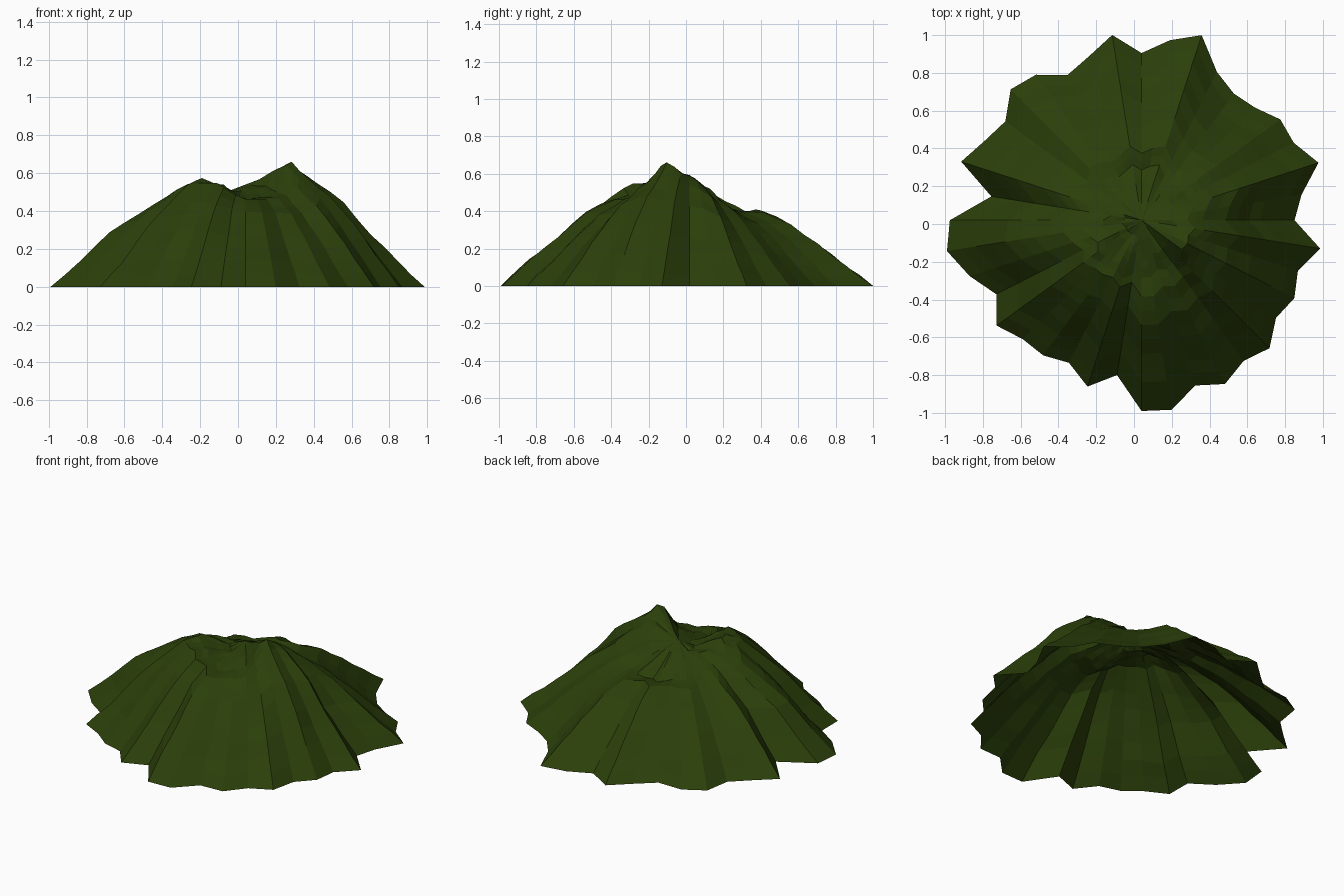
import bpy, bmesh, math, random

random.seed(4)
CX, CY = 0.04, 0.02          # point where all the spokes meet
SUMMIT = 0.54

# base outline: one radius per spoke, every 9 degrees from +x
RADII = [.81, .857, .985, .904, .908, .845, .83, .88, 1.03, .965,
         .885, .993, .91, .863, .952, .98, .891, .93, 1.004, .805,
         1.015, 1.043, .957, .863, .949, .89, .885, .847, .926, .83,
         1.01, 1.016, .92, .973, .92, .958, .88, .908, .87, .957]
N = len(RADII)

# slope profiles: heights at the fractions T, one row every 30 degrees
T = [0, .1, .2, .3, .4, .55, .7, .85, 1]
SLOPES = [
    (.56, .59, .59, .54, .43, .26, .13),    # right
    (.53, .53, .47, .43, .33, .22, .11),
    (.51, .46, .41, .385, .33, .23, .11),
    (.50, .44, .385, .405, .33, .22, .11),  # back shoulder
    (.50, .45, .40, .395, .32, .22, .11),
    (.50, .47, .43, .40, .33, .23, .12),
    (.50, .52, .50, .46, .37, .28, .13),    # left
    (.50, .54, .575, .54, .42, .29, .13),   # left ridge
    (.50, .51, .54, .55, .45, .30, .14),
    (.52, .485, .46, .465, .40, .26, .14),  # front notch
    (.53, .52, .485, .465, .38, .26, .13),
    (.57, .62, .66, .58, .48, .34, .17),    # main peak
]


def along(row, t):
    """Height on one slope profile at fraction t of the radius."""
    z = (SUMMIT, *row, 0)
    for i in range(len(T) - 1):
        if t <= T[i + 1] + 1e-6:
            f = (t - T[i]) / (T[i + 1] - T[i])
            return z[i] + (z[i + 1] - z[i]) * f
    return 0


def height(spoke, t):
    a = spoke / N * len(SLOPES)
    i, f = int(a), a - int(a)
    f = f * f * (3 - 2 * f)
    return along(SLOPES[i], t) * (1 - f) + along(SLOPES[(i + 1) % len(SLOPES)], t) * f


# mountain: rings of the star-shaped outline, open underneath
bm = bmesh.new()
top = bm.verts.new((CX, CY, SUMMIT))
rings = []
for t in [.05, .1, .15, .2, .25, .3, .35, .4, .475, .55, .625, .7, .775, .85, .925, 1]:
    ring = []
    for s, r in enumerate(RADII):
        a = 2 * math.pi * s / N
        z = height(s, t)
        if t < 1:
            z += random.uniform(-.006, .006) * min(1, t * 2)
        ring.append(bm.verts.new((CX + r * t * math.cos(a), CY + r * t * math.sin(a), z)))
    rings.append(ring)
for s in range(N):
    n = (s + 1) % N
    bm.faces.new((top, rings[0][s], rings[0][n]))
    for inner, outer in zip(rings, rings[1:]):
        bm.faces.new((inner[s], outer[s], outer[n], inner[n]))

mesh = bpy.data.meshes.new("mountain")
bm.to_mesh(mesh)
bm.free()
green = bpy.data.materials.new("dark moss green")
green.diffuse_color = (.024, .05, .003, 1)
mesh.materials.append(green)
bpy.context.collection.objects.link(bpy.data.objects.new("mountain", mesh))
